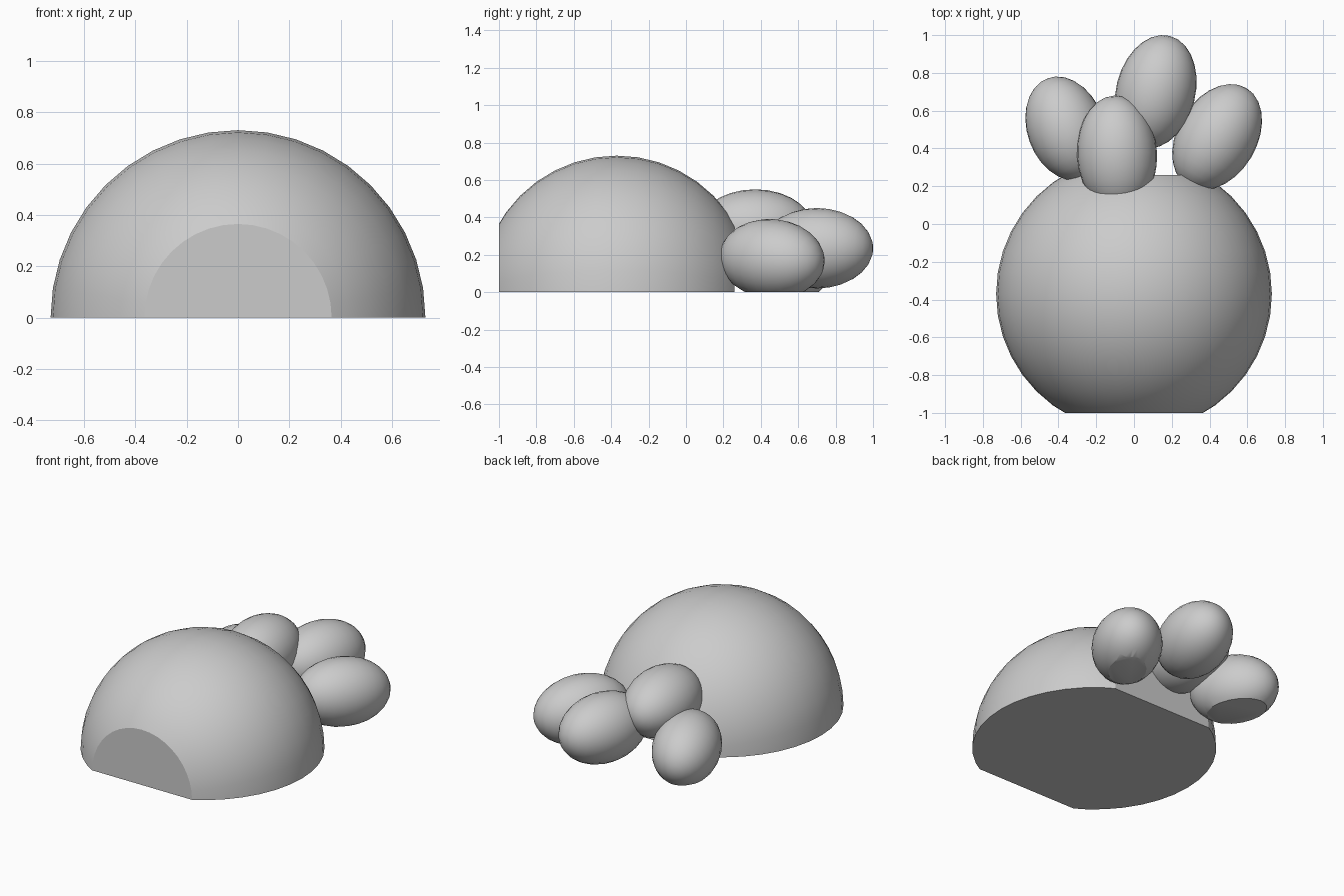
import bpy
import bmesh
from math import radians
from mathutils import Euler, Matrix, Vector

cube = bpy.data.objects.get("Cube")
if cube:
    bpy.data.objects.remove(cube, do_unlink=True)

# Single plain grey
grey = bpy.data.materials.new("light_grey")
grey.use_nodes = True
colour = (0.6, 0.6, 0.6, 1)
grey.diffuse_color = colour
grey.node_tree.nodes["Principled BSDF"].inputs["Base Color"].default_value = colour


def cut_ellipsoid(name, centre, radii, segments, turn=0, droop=0, cuts=()):
    """Ellipsoid with poles along its local y, trimmed flat by planes."""
    bm = bmesh.new()
    bmesh.ops.create_uvsphere(bm, u_segments=segments, v_segments=segments // 2, radius=1)
    pose = (Matrix.Translation(centre)
            @ Euler((radians(-droop), 0, radians(turn))).to_matrix().to_4x4()
            @ Matrix.Diagonal((*radii, 1))
            @ Matrix.Rotation(radians(-90), 4, 'X'))
    bm.transform(pose)
    for point, outward in cuts:
        geom = bm.verts[:] + bm.edges[:] + bm.faces[:]
        result = bmesh.ops.bisect_plane(bm, geom=geom, dist=1e-5, plane_co=Vector(point),
                                        plane_no=Vector(outward), clear_outer=True)
        rim = [e for e in result["geom_cut"]
               if isinstance(e, bmesh.types.BMEdge) and e.is_boundary]
        if rim:
            bmesh.ops.holes_fill(bm, edges=rim, sides=0)
    bmesh.ops.recalc_face_normals(bm, faces=bm.faces[:])
    mesh = bpy.data.meshes.new(name)
    bm.to_mesh(mesh)
    bm.free()
    mesh.materials.append(grey)
    obj = bpy.data.objects.new(name, mesh)
    bpy.context.collection.objects.link(obj)
    bpy.ops.object.select_all(action='DESELECT')
    obj.select_set(True)
    bpy.context.view_layer.objects.active = obj
    bpy.ops.object.shade_smooth_by_angle(angle=radians(30))


floor = ((0, 0, 0), (0, 0, -1))

# Dome with flat front, back and underside
cut_ellipsoid("dome", (0, -0.37, 0), (0.73, 0.73, 0.73), 40,
              cuts=(floor, ((0, -1, 0), (0, -1, 0)), ((0, 0.26, 0), (0, 1, 0))))

# Cluster of eggs behind the dome: centre, radii, turn about z, droop of far end
eggs = {
    "right_egg": ((-0.36, 0.505, 0.155), (0.205, 0.285, 0.21), 20, 8),
    "upper_egg": ((-0.09, 0.37, 0.34), (0.212, 0.31, 0.21), 3, 0),
    "rear_egg": ((0.115, 0.7, 0.235), (0.21, 0.305, 0.215), -14, 0),
    "left_egg": ((0.44, 0.46, 0.178), (0.21, 0.303, 0.213), -31, 4),
}
for name, (centre, radii, turn, droop) in eggs.items():
    cut_ellipsoid(name, centre, radii, 28, turn, droop, cuts=(floor,))
